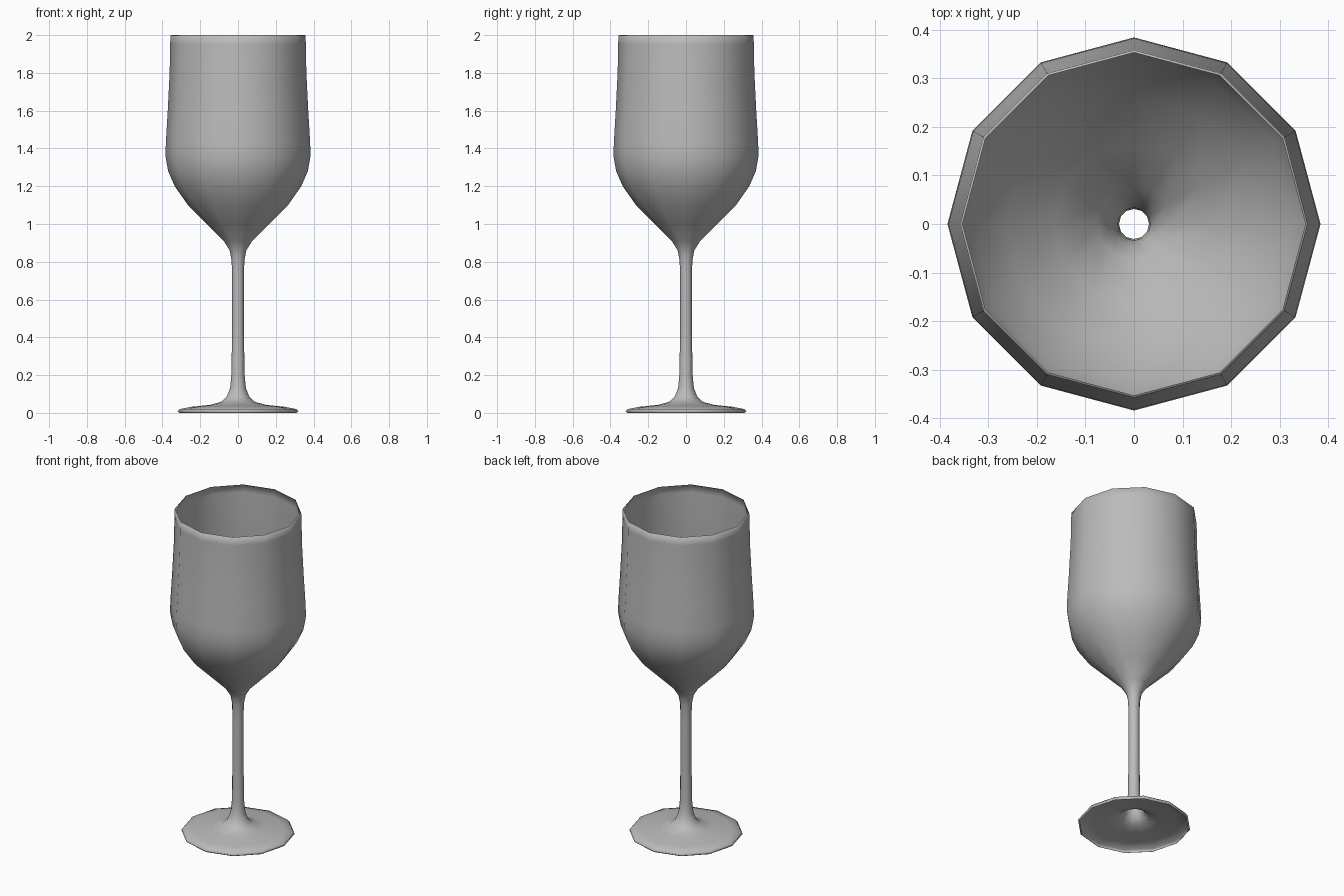
import bpy
import bmesh
from math import pi

cube = bpy.data.objects.get("Cube")
if cube:
    bpy.data.objects.remove(cube)

SIDES = 12

# Grey glass colour
grey = bpy.data.materials.new("grey_glass")
grey.use_nodes = True
colour = (0.5, 0.5, 0.5, 1)
grey.diffuse_color = colour
grey.node_tree.nodes["Principled BSDF"].inputs["Base Color"].default_value = colour

# Half profile (radius, height): foot edge, hollow stem, bowl, rim turned inward
foot = [(0.31, 0.0), (0.32, 0.008), (0.31, 0.02), (0.25, 0.032), (0.15, 0.042)]
stem = [(0.09, 0.058), (0.06, 0.085), (0.042, 0.13), (0.035, 0.2),
        (0.031, 0.45), (0.031, 0.72), (0.034, 0.81)]
bowl = [(0.044, 0.86), (0.075, 0.91), (0.165, 1.0), (0.265, 1.1), (0.335, 1.2),
        (0.37, 1.28), (0.384, 1.36), (0.382, 1.43), (0.372, 1.6),
        (0.362, 1.8), (0.359, 1.95)]
rim = [(0.358, 1.998), (0.353, 2.0)]


def revolve(name, profile):
    """Spin a half profile around z into an open shell."""
    bm = bmesh.new()
    verts = [bm.verts.new((r, 0, z)) for r, z in profile]
    edges = [bm.edges.new(pair) for pair in zip(verts, verts[1:])]
    bmesh.ops.spin(bm, geom=verts + edges, cent=(0, 0, 0), axis=(0, 0, 1),
                   angle=2 * pi, steps=SIDES, use_merge=True)
    bmesh.ops.remove_doubles(bm, verts=bm.verts[:], dist=0.0005)
    bmesh.ops.recalc_face_normals(bm, faces=bm.faces[:])
    # Make the shell face outward, judged on a bowl wall face
    wall = max(bm.faces, key=lambda f: f.calc_area())
    centre = wall.calc_center_median()
    if wall.normal.x * centre.x + wall.normal.y * centre.y < 0:
        bmesh.ops.reverse_faces(bm, faces=bm.faces[:])
    for face in bm.faces:
        face.smooth = True
    mesh = bpy.data.meshes.new(name)
    bm.to_mesh(mesh)
    bm.free()
    mesh.materials.append(grey)
    obj = bpy.data.objects.new(name, mesh)
    bpy.context.collection.objects.link(obj)
    return obj


revolve("wine_glass", foot + stem + bowl + rim)
